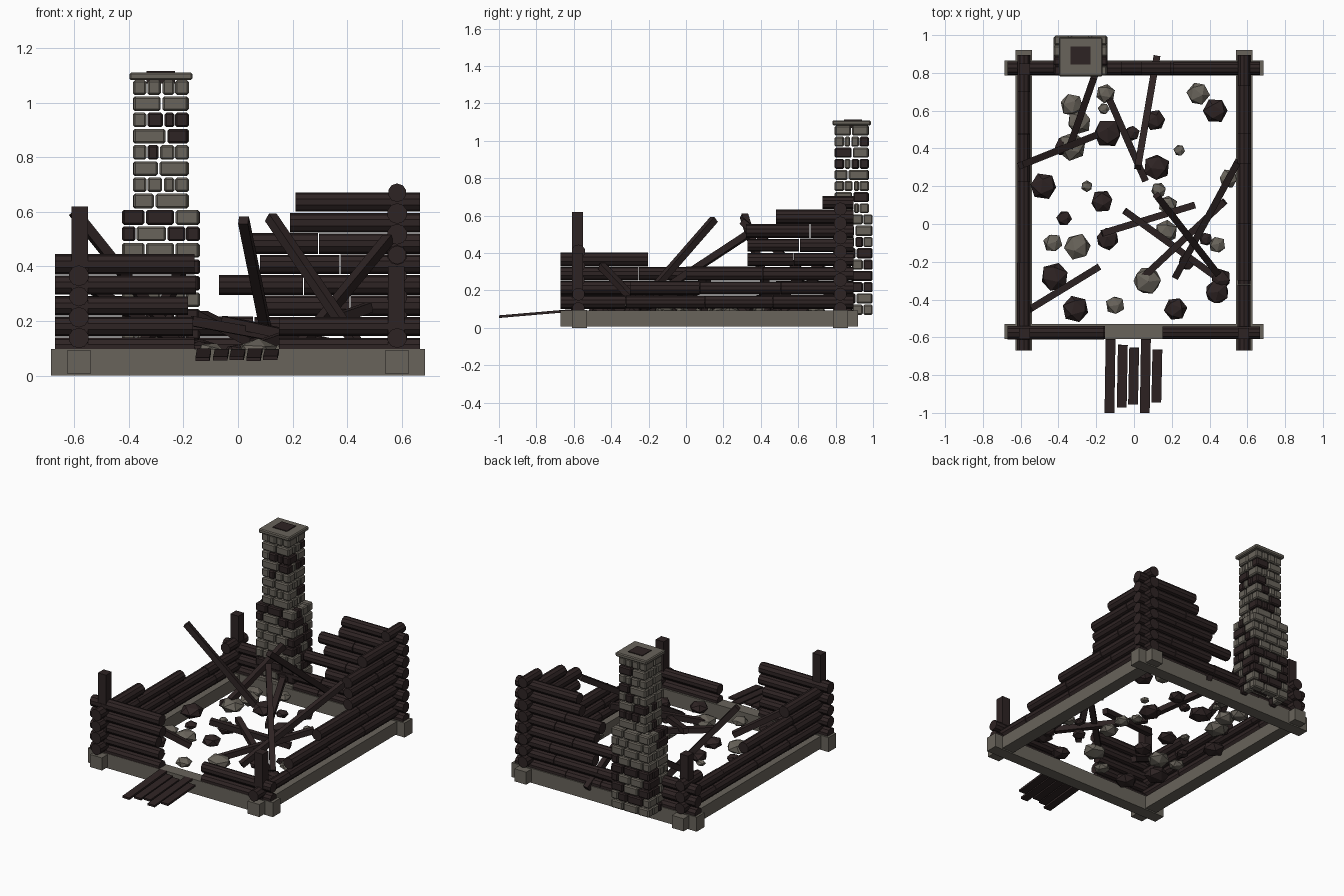
import bpy, bmesh, random
from mathutils import Vector, Matrix

random.seed(4)
if "Cube" in bpy.data.objects:
    bpy.data.objects.remove(bpy.data.objects["Cube"])


def make_material(name, colour):
    mat = bpy.data.materials.new(name)
    mat.use_nodes = True
    mat.diffuse_color = (*colour, 1)
    mat.node_tree.nodes["Principled BSDF"].inputs["Base Color"].default_value = (*colour, 1)
    return mat


STONE = make_material("grey stone", (0.14, 0.126, 0.104))
CHAR = make_material("charred wood", (0.027, 0.017, 0.017))


def finish(bm, name, *mats):
    mesh = bpy.data.meshes.new(name)
    bm.to_mesh(mesh)
    bm.free()
    for mat in mats:
        mesh.materials.append(mat)
    obj = bpy.data.objects.new(name, mesh)
    bpy.context.collection.objects.link(obj)


def add_box(bm, low, high, bevel=0, index=0):
    """Axis-aligned box between two corners, with optional chamfered edges."""
    low, high = Vector(low), Vector(high)
    matrix = Matrix.Translation((low + high) / 2) @ Matrix.Diagonal((*(high - low), 1))
    verts = bmesh.ops.create_cube(bm, size=1, matrix=matrix)["verts"]
    for face in {f for v in verts for f in v.link_faces}:
        face.material_index = index
    if bevel:
        edges = list({e for v in verts for e in v.link_edges})
        bmesh.ops.bevel(bm, geom=edges, offset=bevel, segments=1, affect='EDGES', material=-1)


def box(name, low, high, mat, bevel=0):
    bm = bmesh.new()
    add_box(bm, low, high, bevel)
    finish(bm, name, mat)


def along(start, end):
    """Matrix whose z axis runs from start to end, placed at the middle."""
    start, end = Vector(start), Vector(end)
    turn = (end - start).to_track_quat('Z', 'Y').to_matrix().to_4x4()
    return Matrix.Translation((start + end) / 2) @ turn, (end - start).length


def add_log(bm, start, end, radius):
    matrix, length = along(start, end)
    bmesh.ops.create_cone(bm, cap_ends=True, segments=10, radius1=radius, radius2=radius,
                          depth=length, matrix=matrix)


def beam(name, start, end, width, thick):
    bm = bmesh.new()
    matrix, length = along(start, end)
    bmesh.ops.create_cube(bm, size=1, matrix=matrix @ Matrix.Diagonal((width, thick, length, 1)))
    finish(bm, name, CHAR)


# Stone footing: two long and two cross sills
for side, x in (("left", 0.583), ("right", -0.583)):
    box(side + "_footing", (x - 0.044, -0.67, 0.008), (x + 0.044, 0.92, 0.092), STONE)
for side, y in (("front", -0.57), ("back", 0.825)):
    box(side + "_footing", (-0.685, y - 0.04, 0), (0.685, y + 0.04, 0.097), STONE)

# Log walls: every row is a span cut into shorter logs
PITCH = 0.076


def wall(name, axis, offset, base, rows):
    bm = bmesh.new()
    for level, spans in enumerate(rows):
        z = base + level * PITCH
        for low, high in spans:
            count = max(1, round((high - low) / 0.38))
            cuts = [low + (high - low) * i / count for i in range(count + 1)]
            for i in range(1, count):
                cuts[i] += random.uniform(-0.07, 0.07)
            for a, b in zip(cuts, cuts[1:]):
                ends = [(t, offset, z) if axis == "x" else (offset, t, z) for t in (a, b - 0.004)]
                add_log(bm, *ends, random.uniform(0.034, 0.038))
    finish(bm, name, CHAR)


F, B = -0.67, 0.9      # ends of the side walls
L = 0.67               # half length of the cross walls
wall("front_wall", "x", -0.575, 0.104, [
    [(-L, -0.155), (0.15, L)], [(-L, -0.16), (0.15, L)],
    [(-L, -0.18)], [(-L, -0.15)], [(-L, -0.155)]])
wall("back_wall", "x", 0.825, 0.104, [
    [(-L, L)], [(-L, L)], [(-L, -0.4), (0.09, L)], [(-0.07, L)],
    [(0.08, L)], [(0.04, L)], [(0.19, L)], [(0.21, L)]])
wall("right_wall", "y", -0.583, 0.138, [
    [(F, B)], [(F, B)], [(F, 0.23), (0.7, B)], [(F, -0.2)]])
wall("left_wall", "y", 0.583, 0.138, [
    [(F, B)], [(-0.3, B)], [(0, B)], [(0.33, B)],
    [(0.33, B)], [(0.32, B)], [(0.48, B)], [(0.73, B)]])

# Corner posts left standing
for name, x, y, top in (("front_right", -0.58, -0.58, 0.62), ("front_left", 0.58, -0.58, 0.4),
                        ("back_right", -0.58, 0.82, 0.48)):
    box(name + "_post", (x - 0.03, y - 0.03, 0.09), (x + 0.03, y + 0.03, top), CHAR)


# Chimney: rings of chamfered stones, joints shifted on every other course
def stone_ring(bm, low, high, z, height, odd):
    depth, gap = 0.05, 0.003
    (x0, y0), (x1, y1) = low, high
    for axis, a, b, near, far in (("x", x0, x1, y0, y1), ("y", y0, y1, x0, x1)):
        if (axis == "x") == odd:
            a, b = a + depth, b - depth
        cuts = [a, a + (b - a) * random.uniform(0.36, 0.64), b]
        if b - a > 0.22:
            cuts = [a, a + (b - a) * 0.3, a + (b - a) * 0.68, b]
        for inner in (near, far - depth):
            for s, e in zip(cuts, cuts[1:]):
                p, q = [s + gap, inner], [e - gap, inner + depth]
                if axis == "y":
                    p, q = p[::-1], q[::-1]
                add_box(bm, (*p, z + gap), (*q, z + height - gap), 0.007,
                        int(random.random() < 0.28))


def stack(name, low, high, bottom, top, courses):
    bm = bmesh.new()
    height = (top - bottom) / courses
    for i in range(courses):
        stone_ring(bm, low, high, bottom + i * height, height, i % 2 == 1)
    finish(bm, name, STONE, CHAR)


stack("chimney_base", (-0.425, 0.787), (-0.14, 0.998), 0.067, 0.61, 9)
stack("chimney_shaft", (-0.385, 0.795), (-0.18, 0.978), 0.61, 1.085, 8)
box("chimney_cap", (-0.398, 0.782, 1.083), (-0.167, 0.988, 1.11), STONE, 0.006)
box("chimney_flue", (-0.335, 0.845, 1.07), (-0.23, 0.94, 1.115), CHAR)

# Fallen roof beams
BEAMS = [
    ((-0.6, 0.31, 0.6), (-0.2, 0.47, 0.1)), ((-0.21, 0.78, 0.38), (-0.34, 0.41, 0.12)),
    ((-0.13, 0.66, 0.22), (0.06, 0.23, 0.12)), ((0.02, 0.3, 0.57), (0.12, 0.88, 0.08)),
    ((-0.55, -0.45, 0.33), (-0.19, -0.23, 0.1)), ((-0.05, 0.07, 0.2), (0.42, -0.27, 0.1)),
    ((-0.17, -0.05, 0.2), (0.32, 0.1, 0.11)), ((0.48, 0.12, 0.25), (0.05, -0.28, 0.1)),
    ((0.12, 0.15, 0.58), (0.44, -0.26, 0.11)), ((0.55, 0.33, 0.5), (0.22, -0.28, 0.1))]
for i, (start, end) in enumerate(BEAMS):
    beam(f"fallen_beam_{i + 1}", start, end, 0.036, 0.036)

# Sloping planks in front of the doorway
for i, (x, y0, y1) in enumerate([(-0.13, -1, -0.61), (-0.065, -0.97, -0.64), (-0.005, -0.955, -0.655),
                                 (0.057, -1, -0.61), (0.118, -0.945, -0.665)]):
    beam(f"door_plank_{i + 1}", (x, y0, 0.145 + y0 * 0.085), (x + 0.006, y1, 0.145 + y1 * 0.085),
         0.052, 0.014)

# Rubble: squashed low-poly lumps given as x, y, radius in hundredths
GREY = [(-33, 63, 6), (-15, 69, 5), (-16, 61, 3), (-29, 54, 6.5), (-33, 41, 7.5), (-25, 20, 3),
        (34, 69, 6), (24, 39, 3), (13, 18, 4), (50, 24, 5), (-43, -10, 5), (-30, -12, 7),
        (7, -30, 7.5), (-10, -43, 5), (44, -11, 4.5), (17, -4, 6), (18, 10, 5)]
DARK = [(43, 60, 6.5), (-14, 48, 7.5), (11, 55, 5.5), (-1, 48, 4), (12, 30, 7), (-48, 20, 7),
        (-17, 12, 6), (-37, 3, 4), (-14, -8, 6), (-42, -28, 7.5), (-31, -45, 7), (22, -45, 6),
        (44, -36, 6.5), (28, -20, 4.5), (46, -29, 5.5), (38, -8, 3.5), (-37, 41, 5)]
for name, lumps, mat in (("grey_rubble", GREY, STONE), ("charred_rubble", DARK, CHAR)):
    bm = bmesh.new()
    for x, y, r in lumps:
        place = (Matrix.Translation((x / 100, y / 100, 0.09))
                 @ Matrix.Diagonal((r / 100, r / 100, r * 0.006, 1))
                 @ Matrix.Rotation(random.uniform(0, 6), 4, Vector((1, random.random(), 1))))
        bmesh.ops.create_icosphere(bm, subdivisions=1, radius=1.05, matrix=place)
    finish(bm, name, mat)
